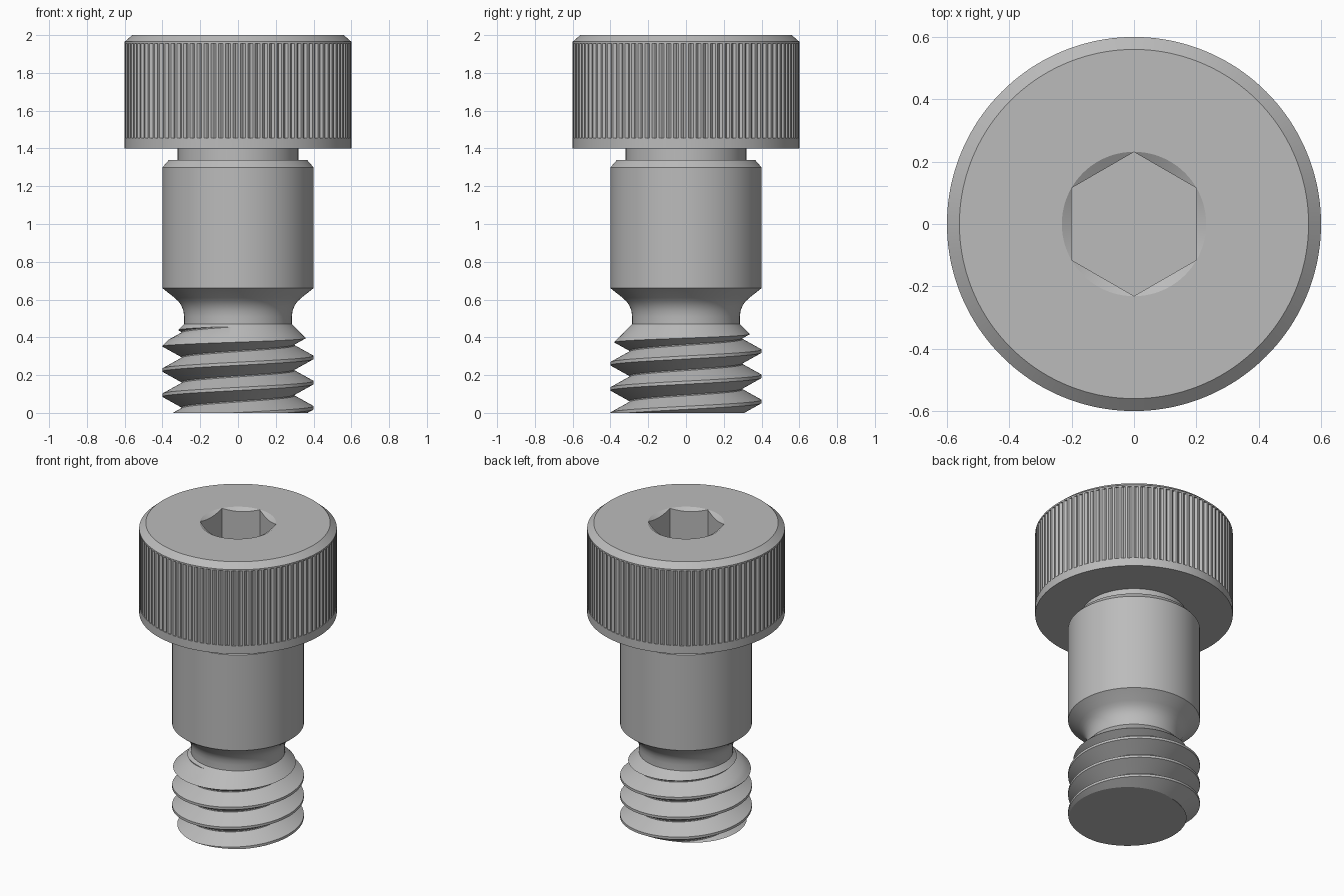
import bpy, bmesh, math

if "Cube" in bpy.data.objects:
    bpy.data.objects.remove(bpy.data.objects["Cube"])

TAU = 2 * math.pi
steel = bpy.data.materials.new("steel grey")
steel.diffuse_color = (0.5, 0.5, 0.5, 1)
steel.use_nodes = True
steel.node_tree.nodes["Principled BSDF"].inputs["Base Color"].default_value = steel.diffuse_color


def build(name, columns):
    """Skin vertical columns of (r, angle, z) points around the axis, then cap and clean."""
    bm = bmesh.new()
    cols = [[bm.verts.new((r * math.cos(a), r * math.sin(a), z)) for r, a, z in c]
            for c in columns]
    for a, b in zip(cols, cols[1:]):
        for i in range(len(a) - 1):
            bm.faces.new((a[i], b[i], b[i + 1], a[i + 1]))
    bmesh.ops.remove_doubles(bm, verts=bm.verts, dist=1e-5)
    bmesh.ops.holes_fill(bm, edges=[e for e in bm.edges if e.is_boundary], sides=0)
    bmesh.ops.recalc_face_normals(bm, faces=bm.faces)
    me = bpy.data.meshes.new(name)
    bm.to_mesh(me)
    bm.free()
    me.materials.append(steel)
    ob = bpy.data.objects.new(name, me)
    bpy.context.collection.objects.link(ob)
    bpy.ops.object.select_all(action='DESELECT')
    ob.select_set(True)
    bpy.context.view_layer.objects.active = ob
    bpy.ops.object.shade_smooth_by_angle(angle=math.radians(25))
    return ob


# Knurled head with chamfered hex socket
def head_column(i, n=288):
    a = TAU * (i % n) / n
    knurl = 0.589 if i % 3 == 2 else 0.6
    sixth = math.pi / 3
    hexr = 0.2 / math.cos((a + sixth / 2) % sixth - sixth / 2)
    profile = [(0.6, 1.4), (0.6, 1.455), (knurl, 1.455), (knurl, 1.955), (0.6, 1.955),
               (0.6, 1.965), (0.56, 2.0), (0.2315, 2.0),
               (hexr, 2.0 - (0.2315 - hexr) * 0.58), (hexr, 1.7)]
    return [(r, a, z) for r, z in profile]


build("head", [head_column(i) for i in range(289)])

# Shoulder with upper neck and lower relief groove
SHANK = [(0.285, 0.47), (0.285, 0.51), (0.289, 0.54), (0.299, 0.567), (0.315, 0.59),
         (0.335, 0.609), (0.4, 0.66), (0.4, 1.3), (0.365, 1.34), (0.32, 1.34), (0.32, 1.4)]
build("shoulder", [[(r, TAU * i / 128, z) for r, z in SHANK] for i in range(129)])

# Right-handed thread, cut flat below and by a cone above
PITCH, Z0, TOP = 0.1333, 0.027, 0.47
CREST, ROOT = 0.0083, 0.0636


def thread_r(z, a):
    u = abs(((z - Z0) / PITCH - a / TAU + 0.5) % 1 - 0.5) * PITCH
    return 0.4 - 0.1 * min(1, max(0, (u - CREST) / (ROOT - CREST)))


def cone_r(z):
    return 0.285 + (TOP - z)


def thread_column(a):
    zs = [Z0 + PITCH * (k + a / TAU) + d
          for k in range(-2, 5) for d in (-ROOT, -CREST, CREST, ROOT)]
    zs = [min(TOP, max(0, z)) for z in zs]
    out = [zs[0]]
    for p, q in zip(zs, zs[1:]):
        f, g = thread_r(p, a) - cone_r(p), thread_r(q, a) - cone_r(q)
        t = f / (f - g) if f * g < 0 else (0 if abs(f) < abs(g) else 1)
        out += [p + (q - p) * t, q]
    return [(min(thread_r(z, a), cone_r(z)), a, z) for z in out]


build("thread", [thread_column(TAU * i / 128) for i in range(129)])
